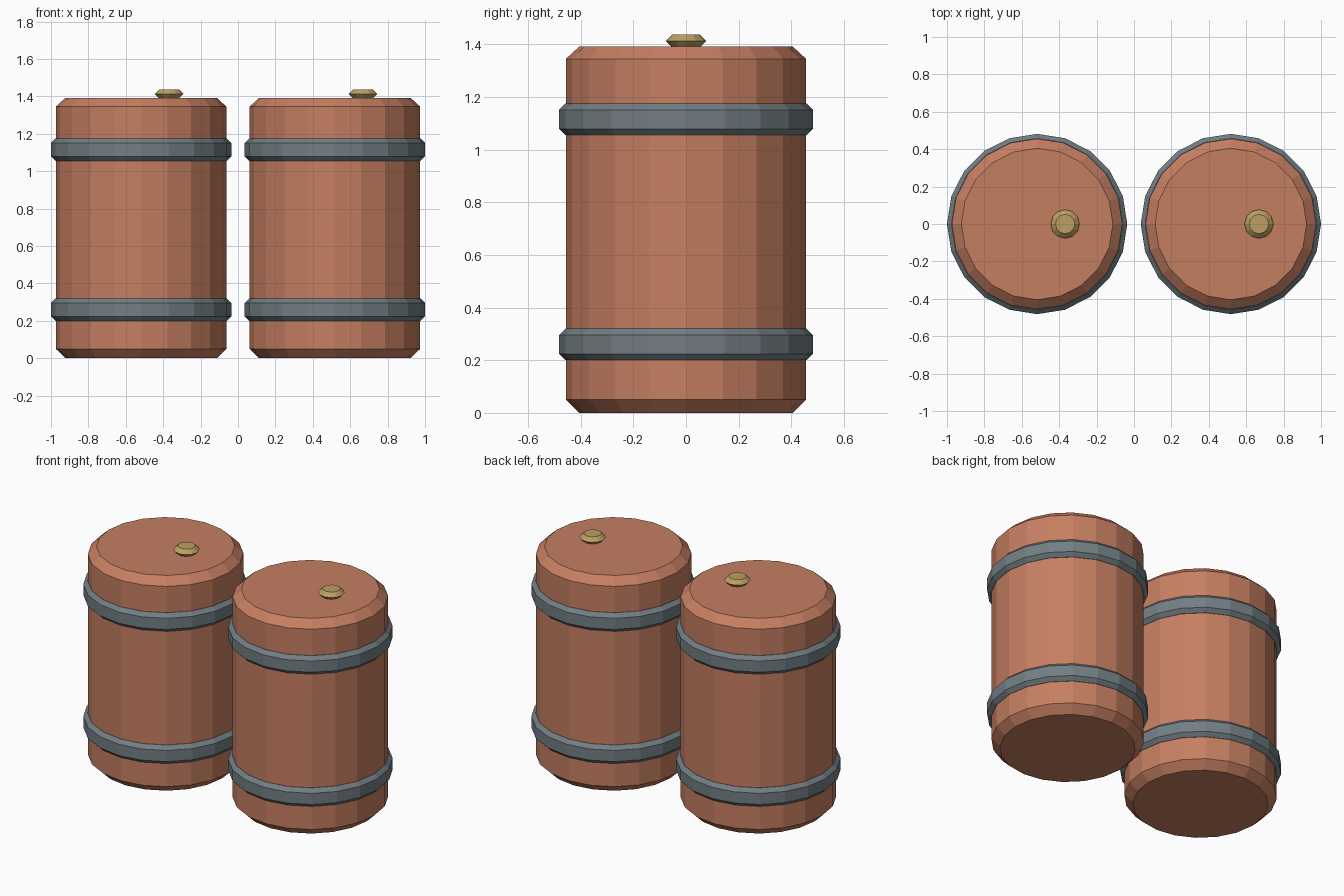
import bpy, bmesh
from math import cos, sin, tau

if "Cube" in bpy.data.objects:
    bpy.data.objects.remove(bpy.data.objects["Cube"])


def material(name, rgb):
    m = bpy.data.materials.new(name)
    m.diffuse_color = (*rgb, 1)
    m.use_nodes = True
    m.node_tree.nodes["Principled BSDF"].inputs["Base Color"].default_value = m.diffuse_color
    return m


RUST = material("rust_paint", (0.56, 0.21, 0.12))
STEEL = material("steel", (0.17, 0.21, 0.23))
BRASS = material("brass", (0.50, 0.35, 0.12))


def lathe(name, profile, sides, x, mat, closed=False):
    """Revolve (radius, z) points around a vertical axis at x, flat shaded."""
    bm = bmesh.new()
    rings = [[bm.verts.new((r * cos(tau * i / sides), r * sin(tau * i / sides), z))
              for i in range(sides)] for r, z in profile]
    pairs = list(zip(rings, rings[1:]))
    if closed:
        pairs.append((rings[-1], rings[0]))
    else:
        bm.faces.new(rings[0][::-1])
        bm.faces.new(rings[-1])
    for a, b in pairs:
        for i in range(sides):
            j = (i + 1) % sides
            bm.faces.new((a[i], a[j], b[j], b[i]))
    bmesh.ops.recalc_face_normals(bm, faces=bm.faces)
    mesh = bpy.data.meshes.new(name)
    bm.to_mesh(mesh)
    bm.free()
    mesh.materials.append(mat)
    ob = bpy.data.objects.new(name, mesh)
    ob.location.x = x
    bpy.context.collection.objects.link(ob)
    return ob


for side, x in (("left", -0.518), ("right", 0.518)):
    # chamfered drum body
    lathe(f"{side}_barrel_body",
          [(0.405, 0), (0.456, 0.05), (0.456, 1.345), (0.405, 1.392)], 20, x, RUST)
    # bevelled hoops, closed on the inside of the body
    for level, z in (("lower", 0.26), ("upper", 1.115)):
        lathe(f"{side}_{level}_hoop",
              [(0.44, z - 0.06), (0.458, z - 0.06), (0.482, z - 0.036),
               (0.482, z + 0.036), (0.458, z + 0.06), (0.44, z + 0.06)],
              20, x, STEEL, closed=True)
    # off-centre bung cap on the lid
    lathe(f"{side}_bung_cap",
          [(0.052, 1.388), (0.077, 1.413), (0.052, 1.437)], 12, x + 0.15, BRASS)
